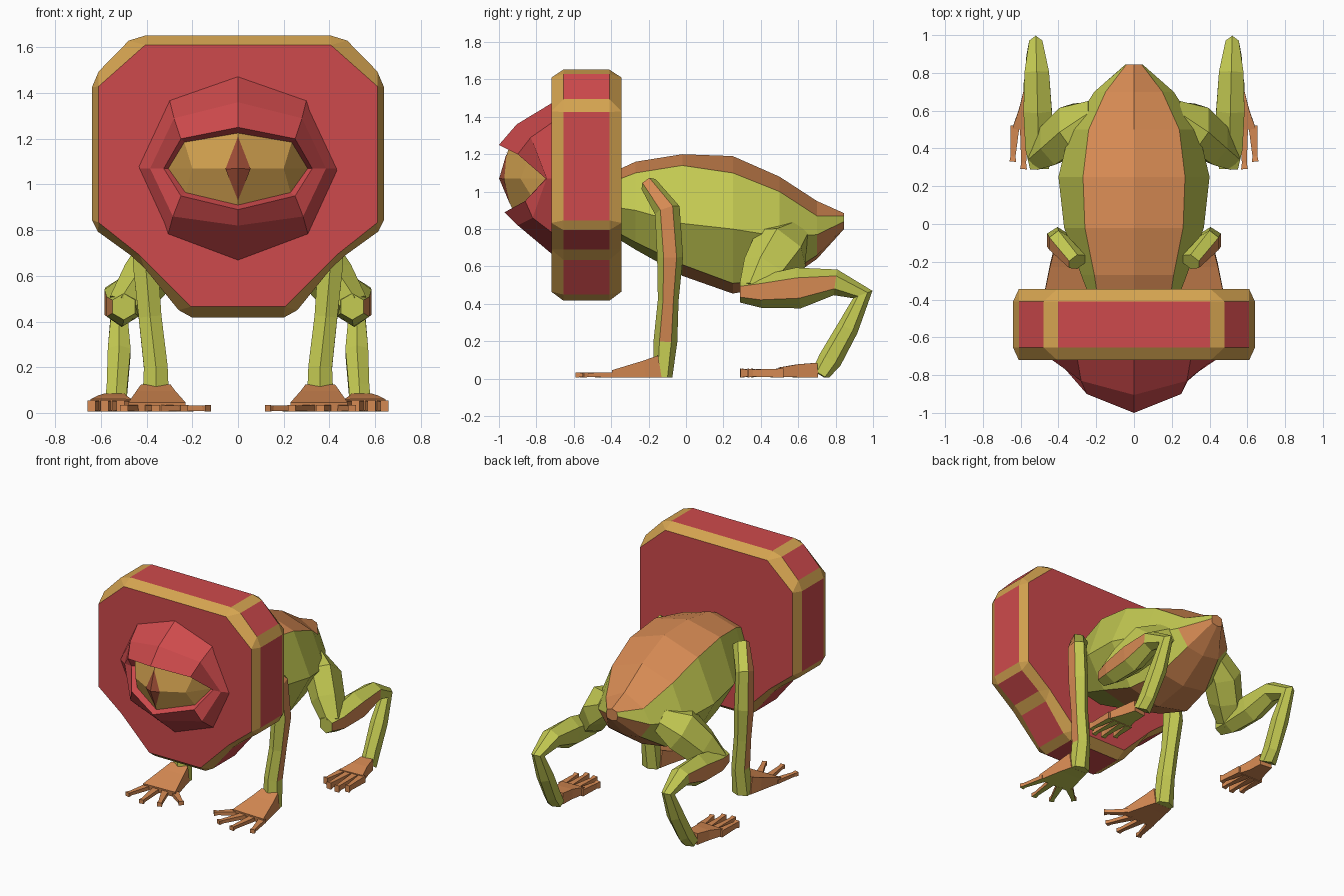
import bpy, bmesh, math
from mathutils import Vector

if "Cube" in bpy.data.objects:
    bpy.data.objects.remove(bpy.data.objects["Cube"])


def material(name, rgb):
    m = bpy.data.materials.new(name)
    m.diffuse_color = [((c / 255 + 0.055) / 1.055) ** 2.4 for c in rgb] + [1]
    m.use_nodes = True
    m.node_tree.nodes["Principled BSDF"].inputs["Base Color"].default_value = m.diffuse_color
    return m


RED = material("red", (206, 74, 76))
GOLD = material("gold", (212, 163, 80))
GREEN = material("green", (196, 202, 82))
ORANGE = material("orange", (214, 138, 83))
PUPIL = material("pupil_brown", (160, 78, 55))


def build(name, verts, faces, mats, colours, closed=True):
    """Flat-shaded mesh with one material index per face."""
    mesh = bpy.data.meshes.new(name)
    mesh.from_pydata([tuple(v) for v in verts], [], faces)
    for m in mats:
        mesh.materials.append(m)
    for p, c in zip(mesh.polygons, colours):
        p.material_index = c
    bm = bmesh.new()
    bm.from_mesh(mesh)
    bmesh.ops.remove_doubles(bm, verts=bm.verts, dist=0.0005)
    if closed:
        bmesh.ops.recalc_face_normals(bm, faces=bm.faces)
    bm.to_mesh(mesh)
    bm.free()
    obj = bpy.data.objects.new(name, mesh)
    bpy.context.collection.objects.link(obj)
    return obj


def loft(name, rings, mats, rule, caps=(True, True), closed=True):
    """Skin equal-length rings; rule(ring, side) gives the material index."""
    n = len(rings[0])
    verts = [v for r in rings for v in r]
    faces, cols = [], []
    for i in range(len(rings) - 1):
        for j in range(n):
            k = (j + 1) % n
            faces.append((i * n + j, i * n + k, (i + 1) * n + k, (i + 1) * n + j))
            cols.append(rule(i, j))
    if caps[0]:
        faces.append(tuple(range(n)))
        cols.append(rule(-1, 0))
    if caps[1]:
        faces.append(tuple(range((len(rings) - 1) * n, len(rings) * n)))
        cols.append(rule(-1, 0))
    return build(name, verts, faces, mats, cols, closed)


def tube(name, path, n, side, mats, rule):
    """Limb through (x, y, z, half width, half depth) points."""
    pts = [Vector(p[:3]) for p in path]
    rings = []
    for i, p in enumerate(path):
        a = (pts[i] - pts[i - 1]).normalized() if i else Vector()
        b = (pts[i + 1] - pts[i]).normalized() if i < len(pts) - 1 else Vector()
        t = (a + b).normalized()
        u = (Vector((1, 0, 0)) - t * t.x).normalized()
        v = t.cross(u)
        ring = []
        for k in range(n):
            ang = math.tau * (k - 0.5) / n
            c = pts[i] + (u * math.cos(ang) * p[3] + v * math.sin(ang) * p[4]) / math.cos(math.pi / n)
            ring.append((c.x * side, c.y, max(c.z, 0.005)))
        rings.append(ring)
    return loft(name, rings, mats, rule)


def mirror_ring(half, y=None):
    """Right half of an (x, z[, y]) outline, closed with its mirror image."""
    right = [(p[0], p[2] if y is None else y, p[1]) for p in half]
    left = [(-x, yy, z) for x, yy, z in reversed(right) if x > 0]
    return right + left


# shield: chamfered plate, gold on the bevels, red on the flats
outer = [(.403, 1.653), (.478, 1.63), (.61, 1.495), (.64, 1.425), (.64, .846),
         (.614, .794), (.47, .69), (.41, .635), (.26, .45), (.2, .417)]
inner = [(.407, 1.61), (.61, 1.43), (.61, .833), (.43, .69), (.205, .465)]
inner = [p for p in inner for _ in range(2)]


def shield_rule(i, j):
    if i == -1:
        return 0
    return 0 if i == 1 and j % 2 == 1 else 1


loft("shield", [mirror_ring(inner, -.72), mirror_ring(outer, -.655),
                mirror_ring(outer, -.41), mirror_ring(inner, -.345)],
     [RED, GOLD], shield_rule)

# eyelids: stepped hood around the almond opening
rim = [(0, 1.225, -.95), (.235, 1.185, -.84), (.305, 1.07, -.735), (.23, .965, -.82), (0, .91, -.93)]
lid = [[(0, 1.475, -.715), (.30, 1.37, -.715), (.44, 1.07, -.715), (.307, .78, -.715), (0, .665, -.715)],
       [(0, 1.36, -.905), (.28, 1.29, -.83), (.385, 1.07, -.745), (.285, .86, -.82), (0, .82, -.90)],
       [(0, 1.25, -1.0), (.25, 1.20, -.90), (.325, 1.07, -.75), (.25, .95, -.86), (0, .89, -.97)],
       rim]
loft("eyelids", [mirror_ring(r) for r in lid], [RED], lambda i, j: 0, (False, False))

# eyeball: faceted almond with a ridge along the middle
ev = mirror_ring(rim) + [(0, -.995, 1.07), (.2, -.885, 1.07), (-.2, -.885, 1.07)]
ef = [(0, 8, 9, 1), (1, 9, 2), (2, 9, 3), (3, 9, 8, 4),
      (4, 8, 10, 5), (5, 10, 6), (6, 10, 7), (7, 10, 8, 0)]
build("eyeball", ev, ef, [GOLD], [0] * 8)

# pupil: thin folded diamond on the eyeball
pv = [(0, -.999, 1.07), (0, -.958, 1.21), (.055, -.972, 1.068), (0, -.94, .93), (-.055, -.972, 1.068)]
build("pupil", pv, [(0, 2, 1), (0, 3, 2), (0, 4, 3), (0, 1, 4)], [PUPIL], [0] * 4, False)

# body: y, top z, back edge x z, flank x z, belly edge x z, bottom z
stations = [
    (-.40, 1.10, .19, 1.05, .23, .92, .14, .80, .77),
    (-.27, 1.16, .21, 1.10, .28, .90, .17, .73, .69),
    (-.02, 1.20, .26, 1.14, .37, .83, .24, .61, .55),
    (.25, 1.19, .27, 1.10, .40, .80, .24, .51, .455),
    (.50, 1.08, .24, 1.00, .34, .76, .19, .53, .50),
    (.70, .95, .15, .87, .21, .77, .13, .66, .64),
    (.845, .885, .04, .87, .045, .84, .04, .81, .80)]
body = []
for y, zt, xs, zs, xw, zw, xb, zb, z0 in stations:
    body.append(mirror_ring([(0, zt), (xs, zs), (xw, zw), (xb, zb), (0, z0)], y))


def body_rule(i, j):
    if i == -1 or j in (0, 7):
        return 1
    return 1 if (j in (3, 4) and i >= 2) or (i == 5 and j in (2, 5)) else 0


loft("body", body, [GREEN, ORANGE], body_rule)


def stripe(count):
    """Orange on the outward side of the first segments."""
    return lambda i, j: 1 if 0 <= i < count and j == 0 else 0


def foot(name, side, palm, toes, thick):
    # soles differ between the two sides
    mats = [ORANGE, GREEN if side > 0 else ORANGE]
    parts = [(name + "_palm", palm)]
    for k, (x0, y0, x1, y1) in enumerate(toes):
        xm, ym = x0 + (x1 - x0) * .85, y0 + (y1 - y0) * .85
        z = thick + .006
        parts.append((f"{name}_toe_{k + 1}", [(x0, y0, z, .024, thick), (xm, ym, z, .013, thick * .8),
                                              (x1, y1, z, .018, thick)]))
    for part, path in parts:
        obj = tube(part, path, 4, side, mats, lambda i, j: 0)
        for p in obj.data.polygons:
            p.material_index = 1 if p.normal.z < -.7 else 0


for side, label in ((1, "right"), (-1, "left")):
    # front leg
    tube("front_leg_" + label,
         [(.30, -.20, 1.04, .05, .04), (.40, -.10, .90, .05, .06), (.405, -.085, .65, .055, .06),
          (.385, -.095, .42, .05, .048), (.36, -.11, .20, .052, .055), (.36, -.125, .005, .06, .045)],
         6, side, [GREEN, ORANGE], stripe(4))
    foot("front_foot_" + label, side,
         [(.36, -.14, .065, .065, .06), (.36, -.22, .052, .085, .045), (.355, -.39, .026, .125, .02)],
         [(.25, -.36, .13, -.46), (.315, -.38, .235, -.56), (.385, -.38, .36, -.59), (.455, -.37, .50, -.55)],
         .014)
    # hind leg: thigh, then shin bending at the hock
    tube("thigh_" + label,
         [(.20, .58, .77, .07, .08), (.32, .51, .70, .10, .14), (.42, .43, .57, .09, .12),
          (.51, .36, .46, .06, .075)],
         6, side, [GREEN], lambda i, j: 0)
    tube("hind_shin_" + label,
         [(.50, .29, .465, .05, .05), (.505, .40, .465, .07, .075), (.51, .60, .485, .075, .095),
          (.515, .80, .515, .065, .06), (.52, .945, .45, .035, .048), (.52, .865, .27, .05, .05),
          (.53, .77, .10, .045, .055), (.535, .72, .02, .05, .045)],
         6, side, [GREEN, ORANGE], stripe(3))
    foot("hind_foot_" + label, side,
         [(.54, .70, .045, .045, .04), (.55, .60, .042, .06, .035), (.555, .50, .035, .09, .025)],
         [(.48, .52, .455, .35), (.53, .52, .515, .30), (.58, .52, .585, .29), (.63, .52, .642, .33)],
         .024)
